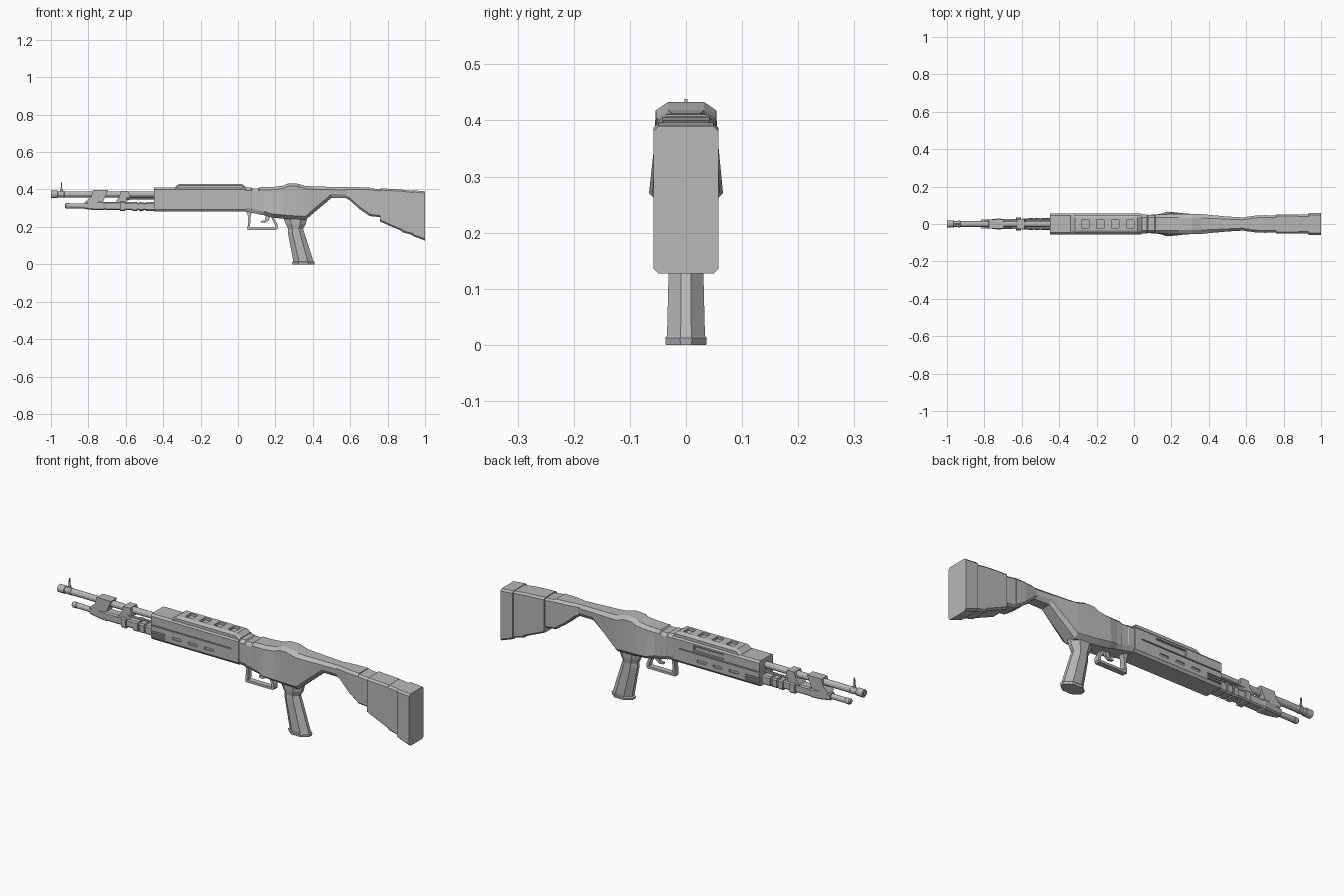
import bpy, bmesh, math
from mathutils import Vector

grey = bpy.data.materials.new("plain_grey")
grey.diffuse_color = (0.48, 0.48, 0.48, 1)


def finish(name, bm):
    bmesh.ops.recalc_face_normals(bm, faces=bm.faces)
    me = bpy.data.meshes.new(name)
    bm.to_mesh(me)
    bm.free()
    me.materials.append(grey)
    ob = bpy.data.objects.new(name, me)
    bpy.context.collection.objects.link(ob)
    return ob


def add_rings(bm, rings):
    """Skin a row of equal-length rings and cap both ends."""
    vs = [[bm.verts.new(p) for p in r] for r in rings]
    n = len(vs[0])
    for a, b in zip(vs, vs[1:]):
        for i in range(n):
            bm.faces.new((a[i], a[(i + 1) % n], b[(i + 1) % n], b[i]))
    bm.faces.new(vs[0])
    bm.faces.new(vs[-1])


def section(x, zb, zt, wt, w, belly, wb, ct=0.015, cb=0.02):
    """Eight-sided cross-section across the gun at x."""
    half = [(wb, zb), (belly, zb + cb), (w, zt - ct), (wt, zt)]
    return [(x, y, z) for y, z in half] + [(x, -y, z) for y, z in reversed(half)]


def block(x, zb, zt, w, c=0.006):
    return section(x, zb, zt, w - c, w, w, w - c, c, c)


def loft(name, rings):
    bm = bmesh.new()
    add_rings(bm, rings)
    return finish(name, bm)


def plate(name, pts, y0, y1):
    """Side profile in x-z, extruded across y."""
    return loft(name, [[(x, y, z) for x, z in pts] for y in (y0, y1)])


def tube(name, stations, z, y=0, n=12):
    """Round part along x from (x, radius) stations."""
    return loft(name, [[(x, y + r * math.cos(t), z + r * math.sin(t))
                        for t in (math.tau * (i + .5) / n for i in range(n))]
                       for x, r in stations])


def add_box(bm, x0, x1, y0, y1, z0, z1):
    add_rings(bm, [[(x, y0, z0), (x, y1, z0), (x, y1, z1), (x, y0, z1)] for x in (x0, x1)])


def cut(target, name, boxes):
    bm = bmesh.new()
    for b in boxes:
        add_box(bm, *b)
    cutter = finish(name, bm)
    cutter.hide_render = True
    cutter.hide_viewport = False
    cutter.display_type = 'WIRE'
    m = target.modifiers.new("cut", 'BOOLEAN')
    m.object, m.operation, m.solver = cutter, 'DIFFERENCE', 'EXACT'
    bpy.context.view_layer.objects.active = target
    with bpy.context.temp_override(object=target, active_object=target):
        bpy.ops.object.modifier_apply(modifier=m.name)
    bpy.data.objects.remove(cutter)


# Barrel with muzzle collar, bore and front sight
barrel = tube("barrel", [(-1, .012), (-1, .020), (-.965, .020), (-.962, .0165),
                         (-.945, .0165), (-.942, .018), (-.93, .018), (-.928, .0165),
                         (-.44, .0165)], .374)
cut(barrel, "bore_cutter", [(-1.01, -.95, -.008, .008, .366, .382)])
plate("front_sight", [(-.955, .385), (-.93, .385), (-.94, .405), (-.942, .438), (-.946, .438),
                      (-.948, .405)], -.003, .003)

# Magazine tube under the barrel
tube("magazine_tube", [(-.925, .011), (-.92, .015), (-.902, .015), (-.9, .0135), (-.8, .0135)], .312)

# Fore-end: tapered nose followed by stepped grip segments
loft("forend_nose", [block(-.82, .296, .33, .018), block(-.77, .29, .336, .024),
                     block(-.72, .29, .335, .030), block(-.71, .295, .33, .028)])
steps = [(-.71, -.632, .026, .291, .334), (-.632, -.605, .035, .285, .337),
         (-.605, -.565, .028, .291, .332), (-.565, -.54, .033, .285, .334),
         (-.54, -.53, .027, .291, .328), (-.53, -.505, .033, .286, .332),
         (-.505, -.495, .027, .291, .328), (-.495, -.44, .033, .286, .332)]
for i, (a, b, w, zb, zt) in enumerate(steps):
    loft(f"forend_segment_{i + 1}", [block(a, zb, zt, w), block(b, zb, zt, w)])

# Slanted clamps joining barrel and tube, and guide rods
plate("front_clamp", [(-.815, .335), (-.785, .362), (-.775, .396), (-.695, .396), (-.705, .372),
                      (-.72, .34), (-.73, .325), (-.8, .325)], -.024, .024)
plate("rear_clamp", [(-.655, .33), (-.635, .362), (-.625, .392), (-.585, .392), (-.575, .35),
                     (-.6, .33)], -.027, .027)
for s in (-1, 1):
    tube(f"guide_rod_{s}", [(-.60, .006), (-.44, .006)], .352, s * .024, 6)

# Handguard with side grooves, vents and a right-hand opening
guard = loft("handguard", [section(x, .281, .41, .046, .055, .055, .046, .01, .012)
                           for x in (-.45, .04)])
boxes = []
for s in (-1, 1):
    y0, y1 = sorted((s * .049, s * .07))
    boxes += [(-.46, .0, y0, y1, .352, .357)]
    boxes += [(x, x + .05, y0, y1, .312, .324) for x in (-.33, -.24, -.15)]
    boxes += [(-.46, -.37, y0, y1, z, z + .005) for z in (.297, .309, .321)]
boxes.append((-.25, -.08, .045, .07, .365, .392))
cut(guard, "handguard_cutter", boxes)
plate("bolt_cover", [(-.245, .368), (-.085, .368), (-.085, .386), (-.245, .386)], .03, .051)

# Raised top cover with four vents
cover = loft("top_cover", [section(x, .40, zt, wt, w, w, w, .008, .002)
                           for x, zt, wt, w in ((-.34, .411, .042, .050), (-.315, .430, .035, .048),
                                                (.02, .430, .035, .048), (.042, .413, .04, .048))])
cut(cover, "vent_cutter", [(x, x + .04, -.022, .022, .418, .45) for x in (-.28, -.2, -.12, -.04)])

# Receiver: flared belly sweeping back into the thin wrist
loft("receiver", [
    section(.035, .283, .410, .036, .050, .050, .040),
    section(.07, .277, .410, .036, .050, .050, .040),
    section(.075, .275, .406, .036, .047, .049, .040),
    section(.11, .268, .406, .036, .047, .050, .040),
    section(.115, .266, .412, .036, .050, .051, .040),
    section(.14, .262, .412, .036, .050, .054, .040),
    section(.18, .250, .413, .036, .052, .066, .040),
    section(.24, .244, .420, .034, .053, .060, .036),
    section(.27, .241, .433, .032, .054, .056, .034),
    section(.31, .239, .433, .032, .054, .054, .032),
    section(.36, .236, .419, .032, .053, .050, .030),
    section(.41, .279, .416, .030, .048, .046, .028),
    section(.50, .355, .414, .026, .040, .038, .026),
    section(.585, .354, .412, .022, .035, .035, .024)])

# Stock: flaring neck and stepped pads growing to the butt
loft("stock_neck", [section(x, zb, zt, w - .012, w, w, w - .01, .012, .012) for x, zb, zt, w in
                    ((.575, .355, .412, .034), (.6, .34, .413, .038),
                     (.65, .295, .412, .045), (.705, .257, .411, .047))])
pads = [(.705, .76, .258, .252, .407, .045), (.76, .876, .228, .178, .406, .051),
        (.876, .932, .172, .157, .399, .050), (.932, 1.0, .152, .127, .396, .058)]
for i, (a, b, z0, z1, zt, w) in enumerate(pads):
    loft(f"stock_pad_{i + 1}", [block(a, z0, zt, w, .009), block(b, z1, zt - .006, w, .009)])


# Pistol grip with base plate
def grip_ring(z, x0, x1, w):
    c, f = (x1 - x0) * .28, w * .28
    half = [(x0, f), (x0 + c, w), (x1 - c, w), (x1, f)]
    return [(x, y, z) for x, y in half] + [(x, -y, z) for x, y in reversed(half)]


loft("pistol_grip", [grip_ring(*s) for s in (
    (.01, .297, .405, .034), (.172, .266, .354, .030), (.19, .268, .348, .029),
    (.215, .255, .362, .033), (.27, .235, .375, .036))])
loft("grip_base", [grip_ring(*s) for s in (
    (0, .291, .408, .036), (.012, .288, .41, .037), (.016, .295, .405, .034))])

# Trigger guard bent from a strip, and trigger
plate("trigger_guard", [(.042, .285), (.055, .255), (.051, .184), (.206, .184), (.213, .192),
                        (.21, .215), (.19, .25), (.18, .245), (.197, .213), (.199, .196),
                        (.064, .196), (.068, .255), (.075, .28)], -.014, .014)
plate("trigger", [(.15, .26), (.172, .26), (.165, .235), (.145, .221), (.122, .224),
                  (.122, .232), (.142, .234)], -.007, .007)
